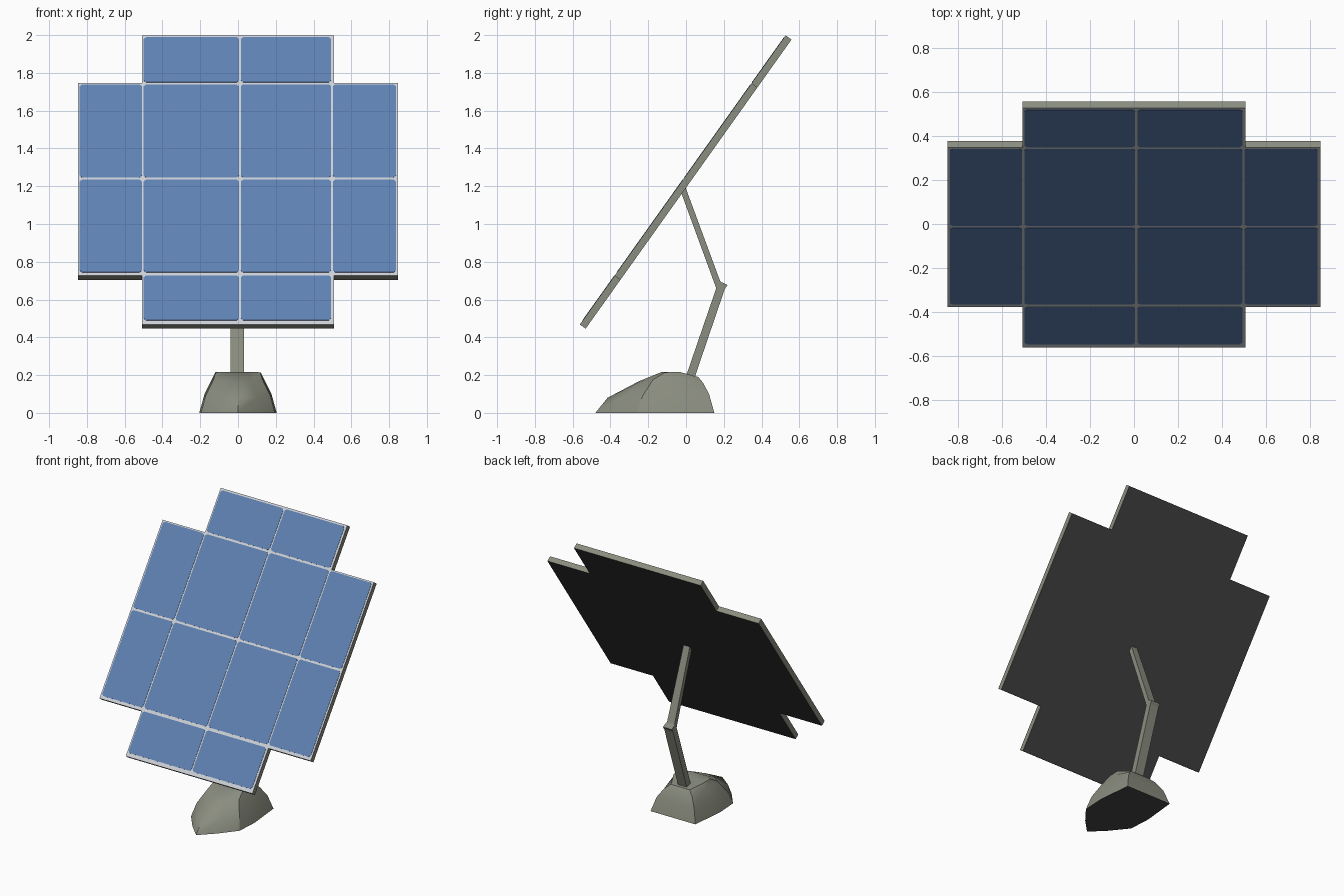
import bpy, bmesh, math
from mathutils import Vector

if "Cube" in bpy.data.objects:
    bpy.data.objects.remove(bpy.data.objects["Cube"])


def mat(name, r, g, b):
    m = bpy.data.materials.new(name)
    lin = [((c / 255 + 0.055) / 1.055) ** 2.4 for c in (r, g, b)]
    m.diffuse_color = (*lin, 1)
    m.use_nodes = True
    m.node_tree.nodes["Principled BSDF"].inputs["Base Color"].default_value = m.diffuse_color
    return m


METAL = mat("olive_metal", 138, 141, 127)
CELL = mat("cell_blue", 94, 129, 179)
GRID = mat("grid_light_grey", 205, 209, 215)
DARK = mat("dark_underside", 68, 68, 68)


def make(name, bm, mats):
    bmesh.ops.recalc_face_normals(bm, faces=bm.faces)
    me = bpy.data.meshes.new(name)
    ob = bpy.data.objects.new(name, me)
    bpy.context.collection.objects.link(ob)
    for m in mats:
        me.materials.append(m)
    bm.normal_update()
    bm.to_mesh(me)
    bm.free()
    return ob


def loft(bm, rings):
    """Closed solid through rings of equal length."""
    vs = [[bm.verts.new(p) for p in r] for r in rings]
    n = len(vs[0])
    for a, b in zip(vs, vs[1:]):
        for i in range(n):
            j = (i + 1) % n
            bm.faces.new((a[i], a[j], b[j], b[i]))
    bm.faces.new(vs[0])
    bm.faces.new(vs[-1])


# Tilted panel frame: x across, t up the slope, d out of the front face
ALONG = Vector((0, 0.580, 0.8146))
OUT = Vector((0, -0.8146, 0.580))
LOW = Vector((0, -0.562, 0.468))


def on_panel(x, t, d):
    return Vector((x, 0, 0)) + LOW + ALONG * t + OUT * d


def z_to_t(z):
    return (z - LOW.z) / ALONG.z


# Panel board: stepped outline, light front, dark back
right = [(0.508, 0), (0.508, 0.317), (0.848, 0.317), (0.848, 1.568), (0.508, 1.568), (0.508, 1.879)]
outline = right + [(-x, t) for x, t in reversed(right)]
bm = bmesh.new()
loft(bm, [[on_panel(x, t, d) for x, t in outline] for d in (-0.038, 0)])
bmesh.ops.recalc_face_normals(bm, faces=bm.faces)
bm.normal_update()
for f in bm.faces:
    k = f.normal.dot(OUT)
    f.material_index = 1 if k > 0.9 else 2 if k < -0.9 else 0
make("panel_board", bm, [METAL, GRID, DARK])

# Solar cells: thin plates with clipped corners
cols = [(-0.838, -0.509), (-0.499, 0.005), (0.015, 0.493), (0.503, 0.836)]
rows = [(0.49, 0.727), (0.744, 1.234), (1.246, 1.738), (1.75, 1.988)]
bm = bmesh.new()
C = 0.012
for ci, (x0, x1) in enumerate(cols):
    for ri, (z0, z1) in enumerate(rows):
        if ci in (0, 3) and ri in (0, 3):
            continue
        t0, t1 = z_to_t(z0), z_to_t(z1)
        pts = [(x0 + C, t0), (x1 - C, t0), (x1, t0 + C), (x1, t1 - C),
               (x1 - C, t1), (x0 + C, t1), (x0, t1 - C), (x0, t0 + C)]
        loft(bm, [[on_panel(x, t, d) for x, t in pts] for d in (-0.001, 0.002)])
make("solar_cells", bm, [CELL])


# Support arms: side profiles (y, z) given a width in x
def arm(name, prof, widths):
    bm = bmesh.new()
    loft(bm, [[(-0.004 + s * w / 2, y, z) for (y, z), w in zip(prof, widths)] for s in (-1, 1)])
    make(name, bm, [METAL])


arm("lower_arm", [(-0.015, 0.15), (0.028, 0.135), (0.205, 0.655), (0.22, 0.677), (0.18, 0.696), (0.16, 0.66)],
    [0.07] * 6)
arm("upper_arm", [(0.16, 0.66), (0.198, 0.67), (0.178, 0.705), (-0.003, 1.195), (-0.027, 1.17)],
    [0.062, 0.062, 0.06, 0.05, 0.05])

# Base: teardrop foot, pointed at the front, flat at the back
half_rings = [
    [(0, -0.48, 0), (0.1, -0.38, 0), (0.195, -0.26, 0), (0.205, -0.1, 0), (0.18, 0.15, 0)],
    [(0, -0.415, 0.08), (0.1, -0.335, 0.085), (0.172, -0.23, 0.09), (0.177, -0.08, 0.1), (0.15, 0.122, 0.1)],
    [(0, -0.25, 0.167), (0.06, -0.235, 0.167), (0.13, -0.175, 0.175), (0.135, -0.04, 0.185), (0.112, 0.09, 0.16)],
    [(0, -0.13, 0.216), (0.06, -0.13, 0.216), (0.118, -0.11, 0.215), (0.12, -0.03, 0.216), (0.075, 0.065, 0.19)],
]
bm = bmesh.new()
loft(bm, [h + [(-x, y, z) for x, y, z in reversed(h[1:])] for h in half_rings])
bmesh.ops.recalc_face_normals(bm, faces=bm.faces)
bm.normal_update()
for f in bm.faces:
    f.material_index = 1 if f.normal.z < -0.9 else 0
base = make("base_foot", bm, [METAL, DARK])
bpy.context.view_layer.objects.active = base
base.select_set(True)
bpy.ops.object.shade_smooth_by_angle(angle=math.radians(32))
